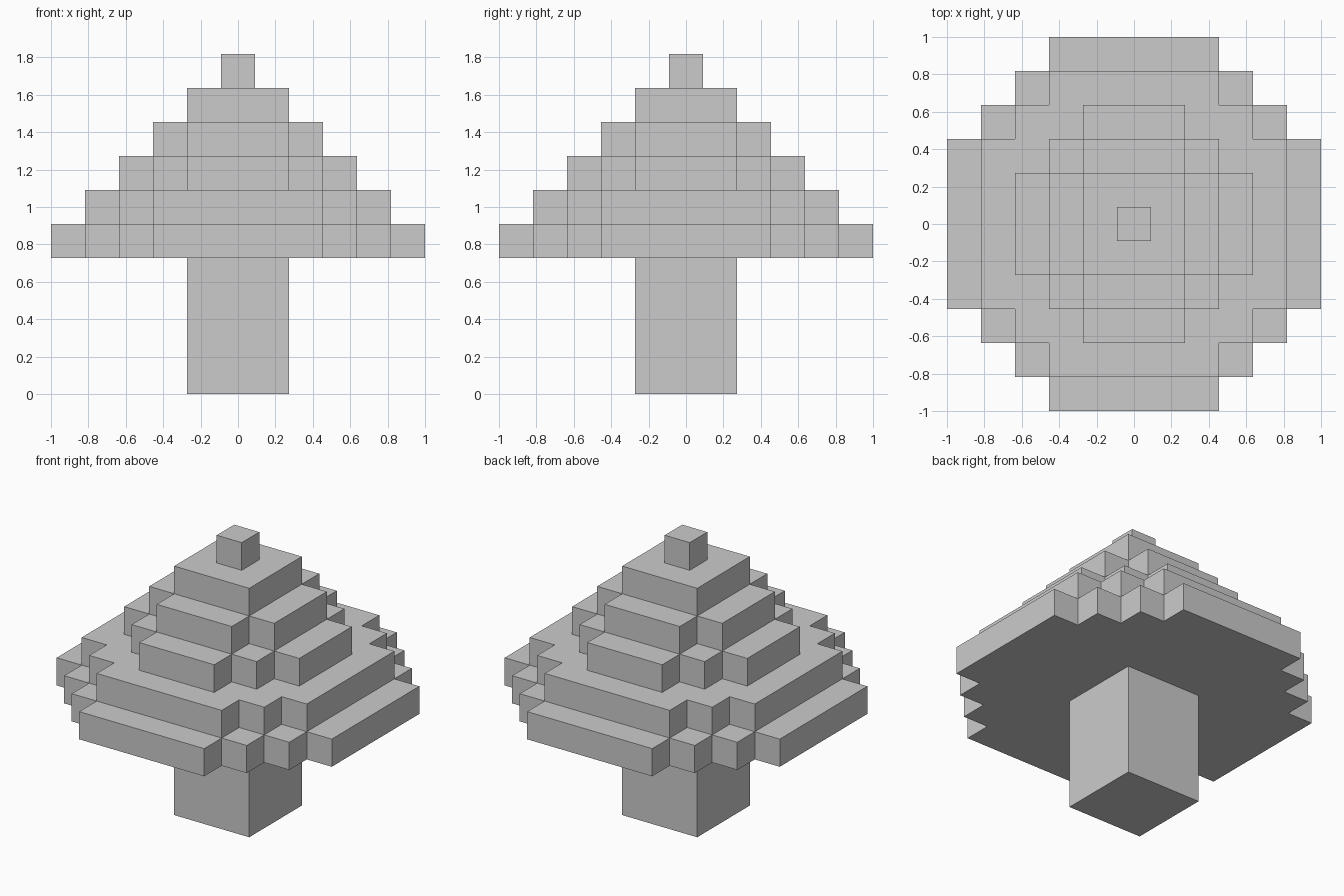
import bpy
import bmesh

if "Cube" in bpy.data.objects:
    bpy.data.objects.remove(bpy.data.objects["Cube"])

U = 2 / 11  # size of one block


def stepped_outline(half, arm):
    """Stepped round outline in blocks: reach 'half', flat side half-width 'arm'."""
    quarter = []
    for i in range(int(half - arm) + 1):
        x, y = half - i, arm + i
        if i:
            quarter.append((x, y - 1))  # inner corner of the step
        quarter.append((x, y))
    outline = []
    for _ in range(4):
        outline += quarter
        quarter = [(-y, x) for x, y in quarter]
    return outline


def slab(name, half, arm, z0, z1):
    """Extrude a stepped outline between two block heights."""
    bm = bmesh.new()
    base = bm.faces.new([bm.verts.new((x * U, y * U, z0 * U))
                         for x, y in stepped_outline(half, arm)])
    top = bmesh.ops.extrude_face_region(bm, geom=[base], use_keep_orig=True)["geom"]
    bmesh.ops.translate(bm, vec=(0, 0, (z1 - z0) * U),
                        verts=[v for v in top if isinstance(v, bmesh.types.BMVert)])
    bmesh.ops.recalc_face_normals(bm, faces=bm.faces)
    mesh = bpy.data.meshes.new(name)
    bm.to_mesh(mesh)
    bm.free()
    obj = bpy.data.objects.new(name, mesh)
    bpy.context.collection.objects.link(obj)


# Square trunk
slab("trunk", 1.5, 1.5, 0, 4)

# Foliage tiers, one block high each, from the widest up to the tip
tiers = [(5.5, 2.5), (4.5, 2.5), (3.5, 1.5), (2.5, 1.5), (1.5, 1.5), (0.5, 0.5)]
for i, (half, arm) in enumerate(tiers):
    slab(f"foliage_tier_{i + 1}", half, arm, 4 + i, 5 + i)
